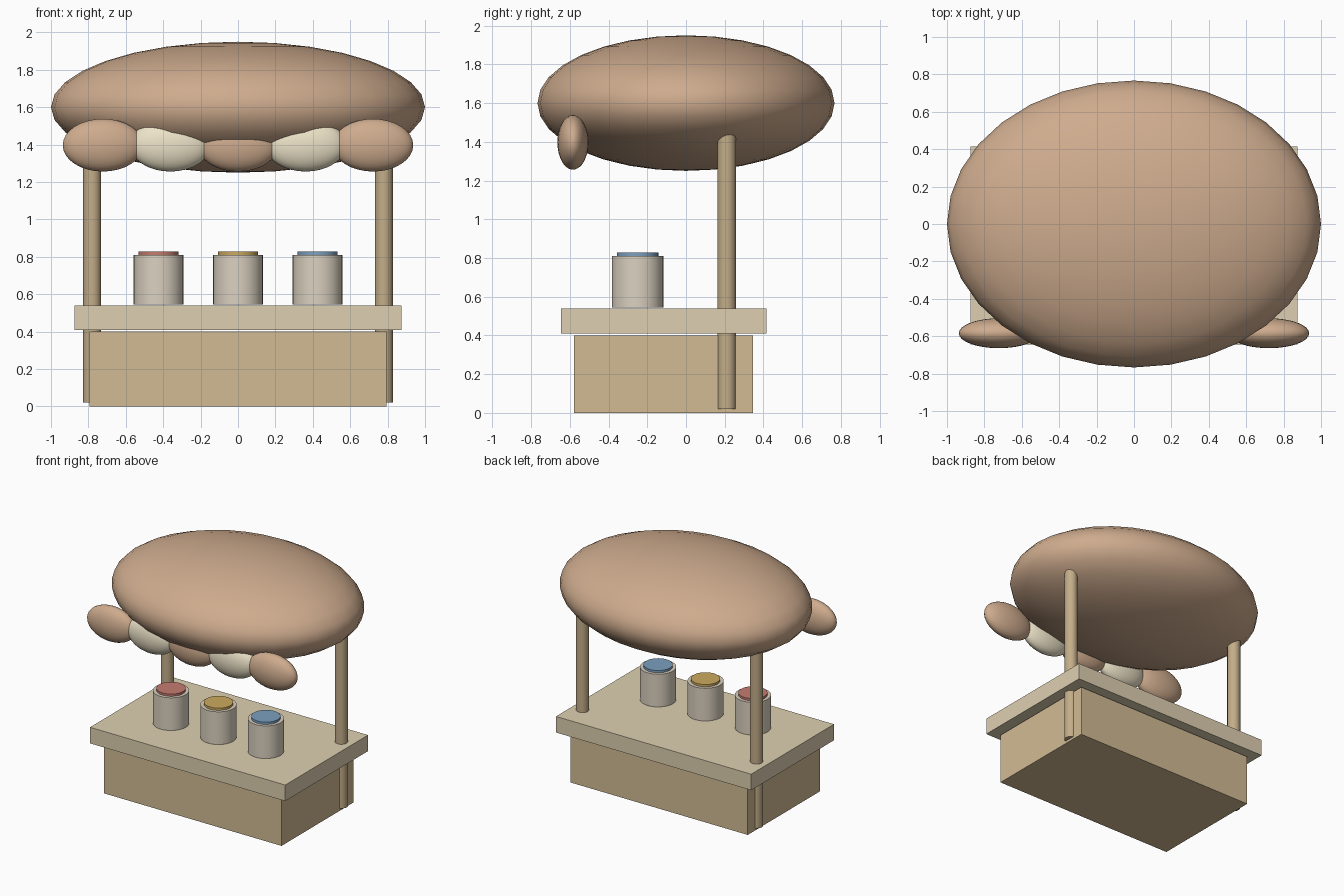
import bpy, math

if "Cube" in bpy.data.objects:
    bpy.data.objects.remove(bpy.data.objects["Cube"])


def material(name, rgb):
    m = bpy.data.materials.new(name)
    m.diffuse_color = (*rgb, 1)
    m.use_nodes = True
    m.node_tree.nodes["Principled BSDF"].inputs["Base Color"].default_value = m.diffuse_color
    return m


BROWN = material("brown_cloth", (0.62, 0.41, 0.27))
CREAM = material("cream_cloth", (0.85, 0.77, 0.58))
WOOD = material("wood", (0.65, 0.50, 0.30))
TOP = material("pale_wood", (0.73, 0.63, 0.44))
POST = material("post_wood", (0.55, 0.42, 0.25))
JAR = material("jar_clay", (0.71, 0.64, 0.53))
LIDS = [material("red", (0.55, 0.20, 0.16)),
        material("yellow", (0.60, 0.40, 0.11)),
        material("blue", (0.20, 0.35, 0.53))]


def finish(name, mat, smooth=True):
    ob = bpy.context.object
    ob.name = name
    ob.data.materials.append(mat)
    bpy.ops.object.transform_apply(location=False, rotation=False, scale=True)
    if smooth:
        bpy.ops.object.shade_smooth_by_angle(angle=math.radians(35))
    return ob


def box(name, mat, x, y, z):
    # x, y, z are (min, max) ranges
    bpy.ops.mesh.primitive_cube_add(size=1, location=[sum(r) / 2 for r in (x, y, z)])
    bpy.context.object.scale = [r[1] - r[0] for r in (x, y, z)]
    return finish(name, mat, False)


def cylinder(name, mat, x, y, z0, z1, r, sides):
    bpy.ops.mesh.primitive_cylinder_add(vertices=sides, radius=r, depth=z1 - z0,
                                        location=(x, y, (z0 + z1) / 2))
    return finish(name, mat)


def ellipsoid(name, mat, loc, radii, segments, rings):
    bpy.ops.mesh.primitive_uv_sphere_add(segments=segments, ring_count=rings,
                                         radius=1, location=loc)
    bpy.context.object.scale = radii
    return finish(name, mat)


# Counter body and overhanging top
box("counter_body", WOOD, (-0.795, 0.795), (-0.578, 0.345), (0, 0.4))
box("counter_top", TOP, (-0.875, 0.875), (-0.645, 0.415), (0.41, 0.54))

# Posts running up into the canopy
for side, x in (("left", -0.78), ("right", 0.78)):
    cylinder(side + "_post", POST, x, 0.21, 0.02, 1.5, 0.048, 16)

# Puffy canopy
ellipsoid("canopy", BROWN, (0, 0, 1.6), (1.0, 0.767, 0.35), 32, 16)

# Row of scallops along the front edge, alternating colours
for i in range(-2, 3):
    ellipsoid(f"scallop_{i + 3}", CREAM if i % 2 else BROWN,
              (i * 0.361, -0.584, 1.397), (0.215, 0.08, 0.141), 32, 16)

# Jars with coloured lids
for i, lid in enumerate(LIDS):
    x = (i - 1) * 0.425
    cylinder(f"jar_{i + 1}", JAR, x, -0.25, 0.545, 0.81, 0.133, 32)
    cylinder(f"jar_lid_{i + 1}", lid, x, -0.25, 0.80, 0.828, 0.107, 32)
